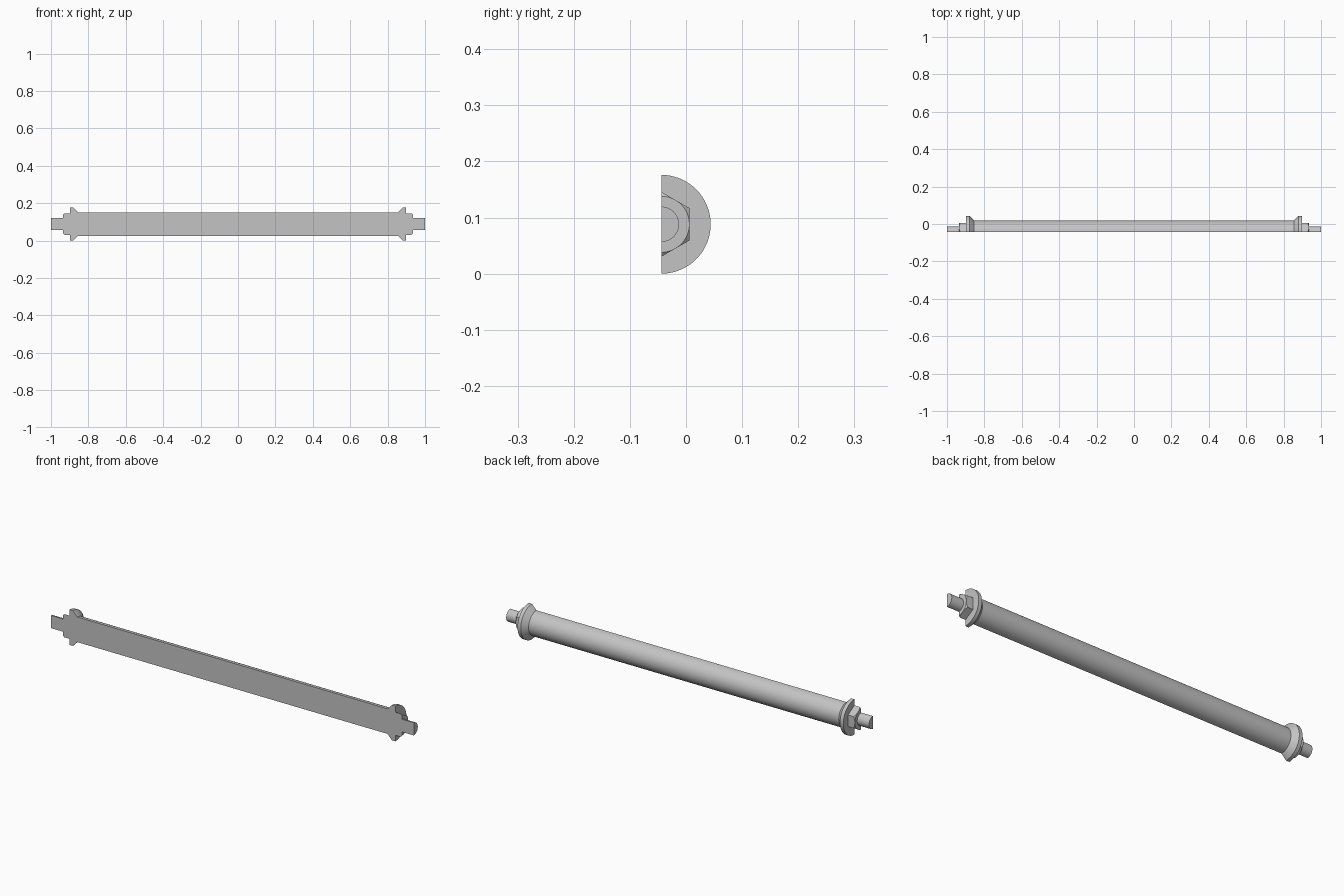
import bpy, bmesh, math

if "Cube" in bpy.data.objects:
    bpy.data.objects.remove(bpy.data.objects["Cube"])

# Main sizes: the rod is split lengthwise, with its flat cut facing the front
AXIS_Z = 0.088
CUT_Y = -0.044
SHAFT_R, COLLAR_R, NUT_R, STUD_R = 0.0625, 0.088, 0.05, 0.0315
TAPER_X, RIM_X, NUT_X, STUD_X, END_X = 0.855, 0.88, 0.898, 0.935, 1.0
SEGMENTS = 36

steel = bpy.data.materials.new("plain grey steel")
colour = (0.55, 0.55, 0.55, 1)
steel.diffuse_color = colour
steel.use_nodes = True
steel.node_tree.nodes["Principled BSDF"].inputs["Base Color"].default_value = colour


def hex_radius(angle):
    """Radius of a hexagon with flats NUT_R from the axis, one facing the back."""
    sector = math.pi / 3
    offset = (angle + sector / 2) % sector - sector / 2
    return NUT_R / math.cos(offset)


def fixed(x, r):
    return lambda angle: (x, r)


def half_lathe(name, profile, mirrored=True, cap=False):
    """Sweep a profile through a half turn and close its flat front."""
    bm = bmesh.new()
    angles = [math.pi * (i / SEGMENTS - 0.5) for i in range(SEGMENTS + 1)]
    rings = []
    for point in profile:
        ring = []
        for a in angles:
            x, r = point(a)
            ring.append(bm.verts.new((x, r * math.cos(a) + CUT_Y,
                                      r * math.sin(a) + AXIS_Z)))
        rings.append(ring)
    for ring, following in zip(rings, rings[1:]):
        for i in range(SEGMENTS):
            bm.faces.new((ring[i], ring[i + 1], following[i + 1], following[i]))
    bm.faces.new([r[0] for r in rings] + [r[-1] for r in reversed(rings)])
    if cap:
        bm.faces.new(rings[-1])
    bmesh.ops.dissolve_degenerate(bm, dist=1e-6, edges=bm.edges[:])
    mesh = bpy.data.meshes.new(name)
    bm.to_mesh(mesh)
    bm.free()
    mesh.materials.append(steel)
    mesh.shade_smooth()
    mesh.set_sharp_from_angle(angle=math.radians(20))
    obj = bpy.data.objects.new(name, mesh)
    bpy.context.collection.objects.link(obj)
    if mirrored:
        obj.modifiers.new("both ends", 'MIRROR').use_axis[0] = True
    return obj


# Long round shaft
half_lathe("shaft", [fixed(-TAPER_X, SHAFT_R), fixed(TAPER_X, SHAFT_R)],
           mirrored=False)

# Flared collars
half_lathe("collars", [fixed(TAPER_X, SHAFT_R), fixed(RIM_X, COLLAR_R),
                       fixed(NUT_X, COLLAR_R),
                       lambda a: (NUT_X, hex_radius(a))])

# Hexagonal nuts with corners chamfered by a cone
half_lathe("hex_nuts", [lambda a: (NUT_X, hex_radius(a)),
                        lambda a: (STUD_X - 0.9 * (hex_radius(a) - NUT_R), hex_radius(a)),
                        fixed(STUD_X, NUT_R), fixed(STUD_X, STUD_R)])

# End studs
half_lathe("end_studs", [fixed(STUD_X, STUD_R), fixed(END_X, STUD_R)], cap=True)
